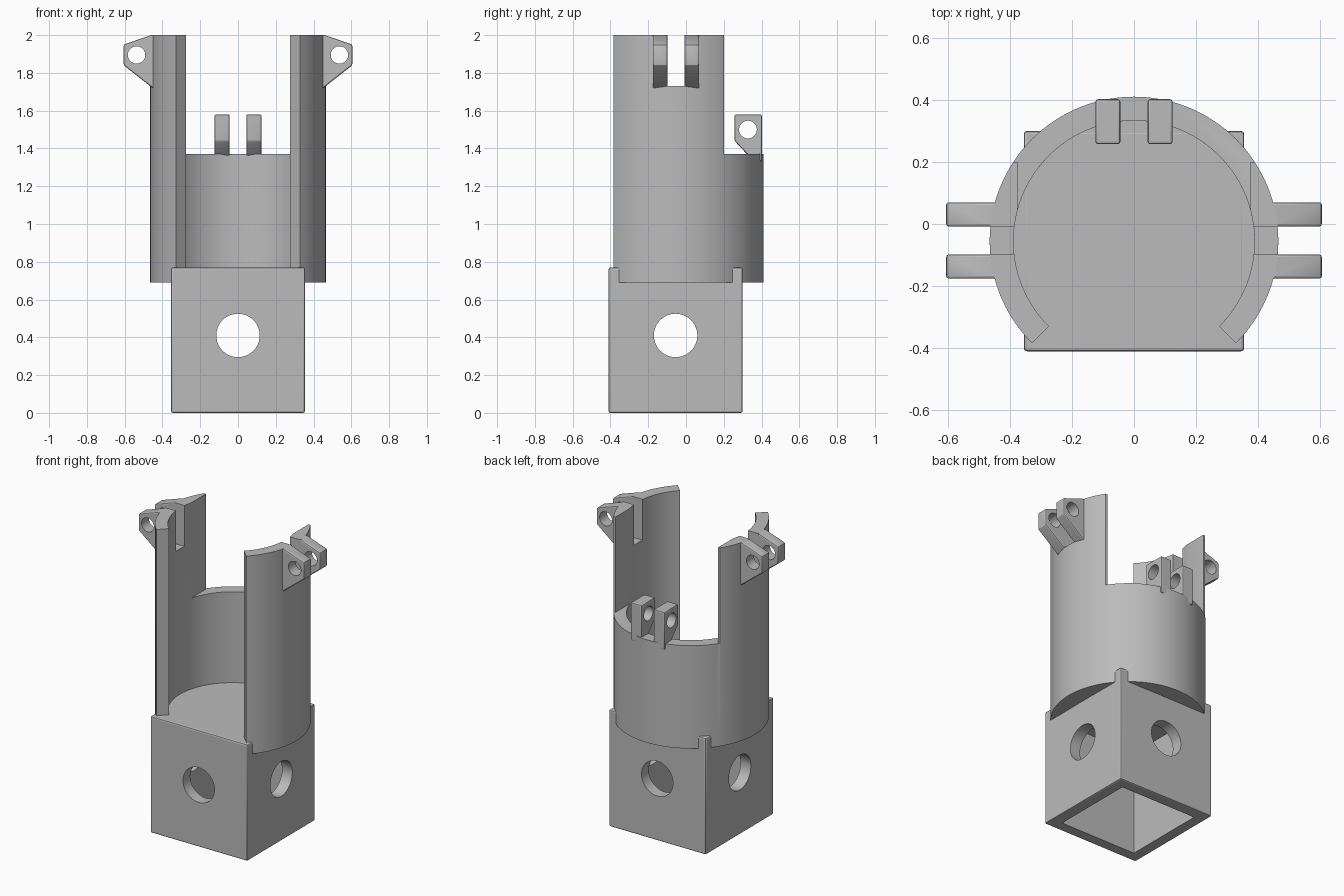
import bpy, bmesh, math
from mathutils import Matrix

if "Cube" in bpy.data.objects:
    bpy.data.objects.remove(bpy.data.objects["Cube"], do_unlink=True)

CY = -0.055             # axis of the sleeve and box
R_OUT, R_IN = 0.465, 0.388
FLOOR, LOW, TOP = 0.77, 0.69, 2.0

grey = bpy.data.materials.new("plain grey")
grey.use_nodes = True
grey.diffuse_color = (0.5, 0.5, 0.5, 1)
grey.node_tree.nodes["Principled BSDF"].inputs["Base Color"].default_value = (0.5, 0.5, 0.5, 1)


def prism(name, outline, lo, hi, axis="z"):
    """Extrude a 2D outline between lo and hi along an axis."""
    place = {"x": lambda a, b, t: (t, a, b),
             "y": lambda a, b, t: (a, t, b),
             "z": lambda a, b, t: (a, b, t)}[axis]
    bm = bmesh.new()
    face = bm.faces.new([bm.verts.new(place(a, b, lo)) for a, b in outline])
    ext = bmesh.ops.extrude_face_region(bm, geom=[face])
    verts = [g for g in ext["geom"] if isinstance(g, bmesh.types.BMVert)]
    bmesh.ops.translate(bm, verts=verts, vec=place(0, 0, hi - lo))
    bmesh.ops.recalc_face_normals(bm, faces=bm.faces)
    mesh = bpy.data.meshes.new(name)
    bm.to_mesh(mesh)
    bm.free()
    mesh.materials.append(grey)
    ob = bpy.data.objects.new(name, mesh)
    bpy.context.scene.collection.objects.link(ob)
    return ob


def rect(a0, a1, b0, b1):
    return [(a0, b0), (a1, b0), (a1, b1), (a0, b1)]


def circle(a, b, r, n=48):
    return [(a + r * math.cos(math.tau * i / n), b + r * math.sin(math.tau * i / n))
            for i in range(n)]


def arc(r, start=-45, end=225, n=90):
    angles = [math.radians(start + (end - start) * i / n) for i in range(n + 1)]
    return [(r * math.cos(t), CY + r * math.sin(t)) for t in angles]


def bevel(ob, width):
    m = ob.modifiers.new("soft edges", "BEVEL")
    m.width, m.segments = width, 2
    m.limit_method, m.angle_limit = "ANGLE", math.radians(30)


def cut(ob, cutter):
    m = ob.modifiers.new("cut", "BOOLEAN")
    m.operation, m.solver, m.object = "DIFFERENCE", "EXACT", cutter
    cutter.hide_render = True


def finish(ob):
    """Apply the modifiers, drop the cutters and shade."""
    cutters = [m.object for m in ob.modifiers if m.type == "BOOLEAN"]
    bpy.context.view_layer.update()
    graph = bpy.context.evaluated_depsgraph_get()
    mesh = bpy.data.meshes.new_from_object(ob.evaluated_get(graph))
    ob.modifiers.clear()
    ob.data = mesh
    for c in cutters:
        bpy.data.objects.remove(c, do_unlink=True)
    bpy.ops.object.select_all(action="DESELECT")
    ob.select_set(True)
    bpy.context.view_layer.objects.active = ob
    bpy.ops.object.shade_smooth_by_angle(angle=math.radians(20))


def mirrored(ob, name):
    mesh = ob.data.copy()
    mesh.transform(Matrix.Scale(-1, 4, (1, 0, 0)))
    mesh.flip_normals()
    copy = bpy.data.objects.new(name, mesh)
    bpy.context.scene.collection.objects.link(copy)


# Square socket, open below, with a round hole through each wall
H = 0.355
socket = prism("square_socket", rect(-H, H, CY - H, CY + H), 0, FLOOR)
bevel(socket, 0.01)
W = H - 0.075
cut(socket, prism("cavity", rect(-W, W, CY - W, CY + W), -0.1, LOW))
cut(socket, prism("hole_y", circle(0, 0.41, 0.115), -1, 1, "y"))
cut(socket, prism("hole_x", circle(CY, 0.41, 0.115), -1, 1, "x"))
finish(socket)

# Round floor that overhangs the socket
finish(prism("round_floor", arc(R_IN + 0.02), LOW + 0.001, FLOOR - 0.001))

# Sleeve open at the front, low at the back, with two tall arms
sleeve = prism("sleeve", arc(R_OUT) + arc(R_IN)[::-1], LOW, TOP)
half = [(0.375, 0), (0.375, 0.2), (0.6, 0.2), (0.6, 0.6)]
cut(sleeve, prism("back_cut", half + [(-x, y) for x, y in half[::-1]], 1.37, 2.2))
cut(sleeve, prism("slot_cut", rect(-0.7, 0.7, -0.098, -0.008), 1.73, 2.2))
bevel(sleeve, 0.008)
finish(sleeve)

# Pairs of hinge lugs outside the arms
side = [(0.41, TOP), (0.46, TOP), (0.605, 1.95), (0.605, 1.84), (0.465, 1.73), (0.41, 1.69)]
for place, y in (("front", -0.176), ("rear", -0.008)):
    lug = prism("left_" + place + "_lug", side, y, y + 0.078, "y")
    bevel(lug, 0.008)
    cut(lug, prism("pin_hole", circle(0.537, 1.895, 0.046, 32), -1, 1, "y"))
    finish(lug)
    mirrored(lug, "right_" + place + "_lug")

# Pair of hinge lugs on the low back wall
back = [(0.402, 1.33), (0.402, 1.58), (0.257, 1.58), (0.257, 1.44), (0.36, 1.33)]
lug = prism("left_back_lug", back, 0.044, 0.124, "x")
bevel(lug, 0.008)
cut(lug, prism("pin_hole", circle(0.328, 1.5, 0.047, 32), -1, 1, "x"))
finish(lug)
mirrored(lug, "right_back_lug")
